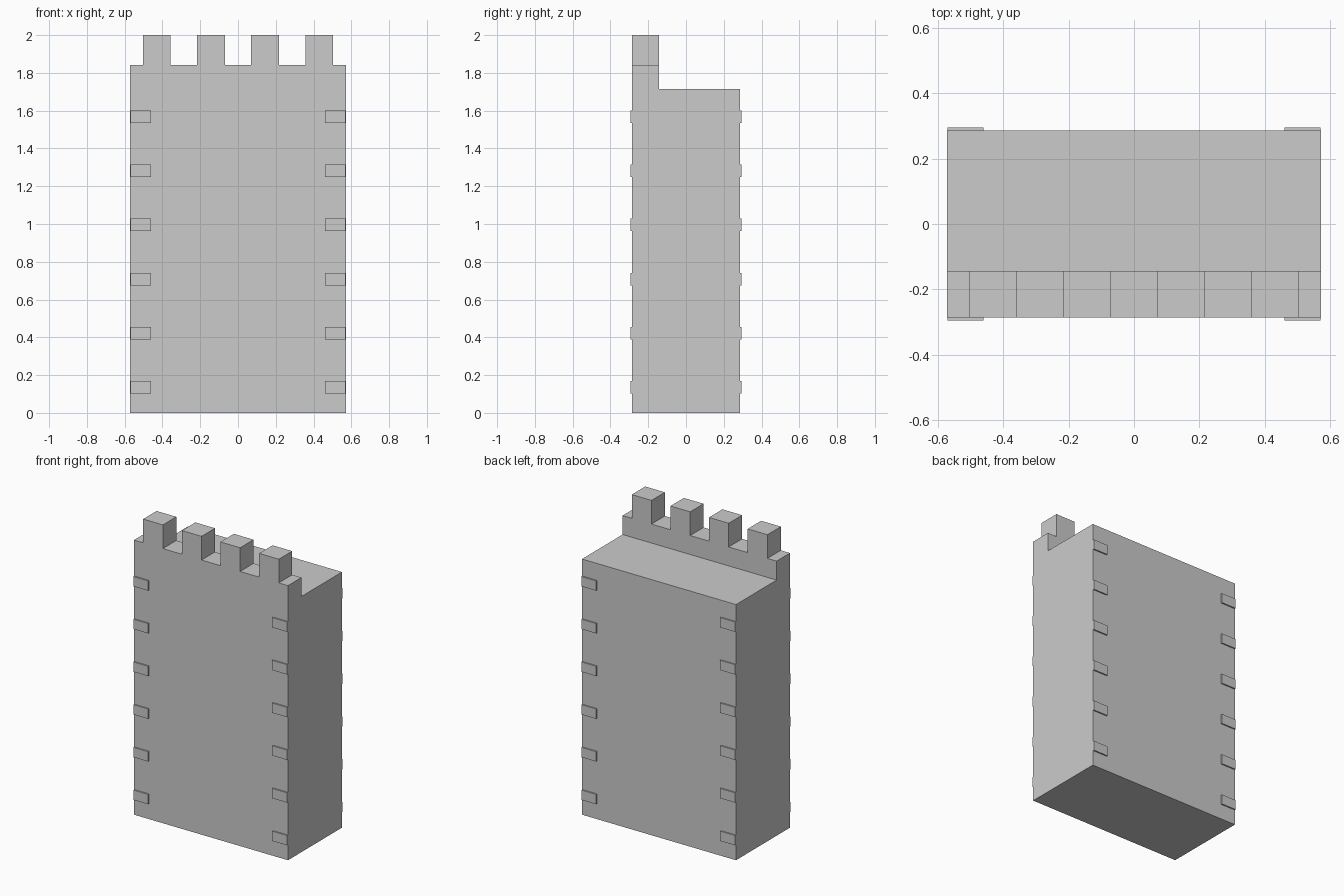
import bpy
import bmesh

if "Cube" in bpy.data.objects:
    bpy.data.objects.remove(bpy.data.objects["Cube"])

HALF_W, HALF_D = 0.571, 0.286
WALL_TOP, PARAPET_TOP, MERLON_TOP = 1.714, 1.841, 2.0
PARAPET_BACK = -0.144


def make_object(name, bm):
    bmesh.ops.recalc_face_normals(bm, faces=bm.faces)
    mesh = bpy.data.meshes.new(name)
    bm.to_mesh(mesh)
    bm.free()
    obj = bpy.data.objects.new(name, mesh)
    bpy.context.collection.objects.link(obj)
    return obj


def box(name, x, y, z):
    bm = bmesh.new()
    bmesh.ops.create_cube(bm, size=1)
    for v in bm.verts:
        v.co = [r[0] + (c + 0.5) * (r[1] - r[0]) for c, r in zip(v.co, (x, y, z))]
    return make_object(name, bm)


# Main wall
box("wall_body", (-HALF_W, HALF_W), (-HALF_D, HALF_D), (0, WALL_TOP))

# Crenellated parapet: one stepped outline, extruded from front to back
outline = [(-HALF_W, WALL_TOP), (-HALF_W, PARAPET_TOP)]
for cx in (-0.43, -0.143, 0.143, 0.43):
    a, b = cx - 0.073, cx + 0.073
    outline += [(a, PARAPET_TOP), (a, MERLON_TOP), (b, MERLON_TOP), (b, PARAPET_TOP)]
outline += [(HALF_W, PARAPET_TOP), (HALF_W, WALL_TOP)]
bm = bmesh.new()
face = bm.faces.new([bm.verts.new((x, -HALF_D, z)) for x, z in outline])
swept = bmesh.ops.extrude_face_region(bm, geom=[face], use_keep_orig=True)["geom"]
bmesh.ops.translate(bm, vec=(0, PARAPET_BACK + HALF_D, 0),
                    verts=[g for g in swept if isinstance(g, bmesh.types.BMVert)])
make_object("crenellated_parapet", bm)

# Corner stones: a column on the front right, mirrored left and to the back
for i in range(6):
    z = 0.136 + i * 0.2863
    stone = box(f"corner_stone_{i + 1}", (0.46, HALF_W - 0.001),
                (-0.295, -HALF_D + 0.004), (z - 0.033, z + 0.033))
    mirror = stone.modifiers.new("mirror", 'MIRROR')
    mirror.use_axis = (True, True, False)
